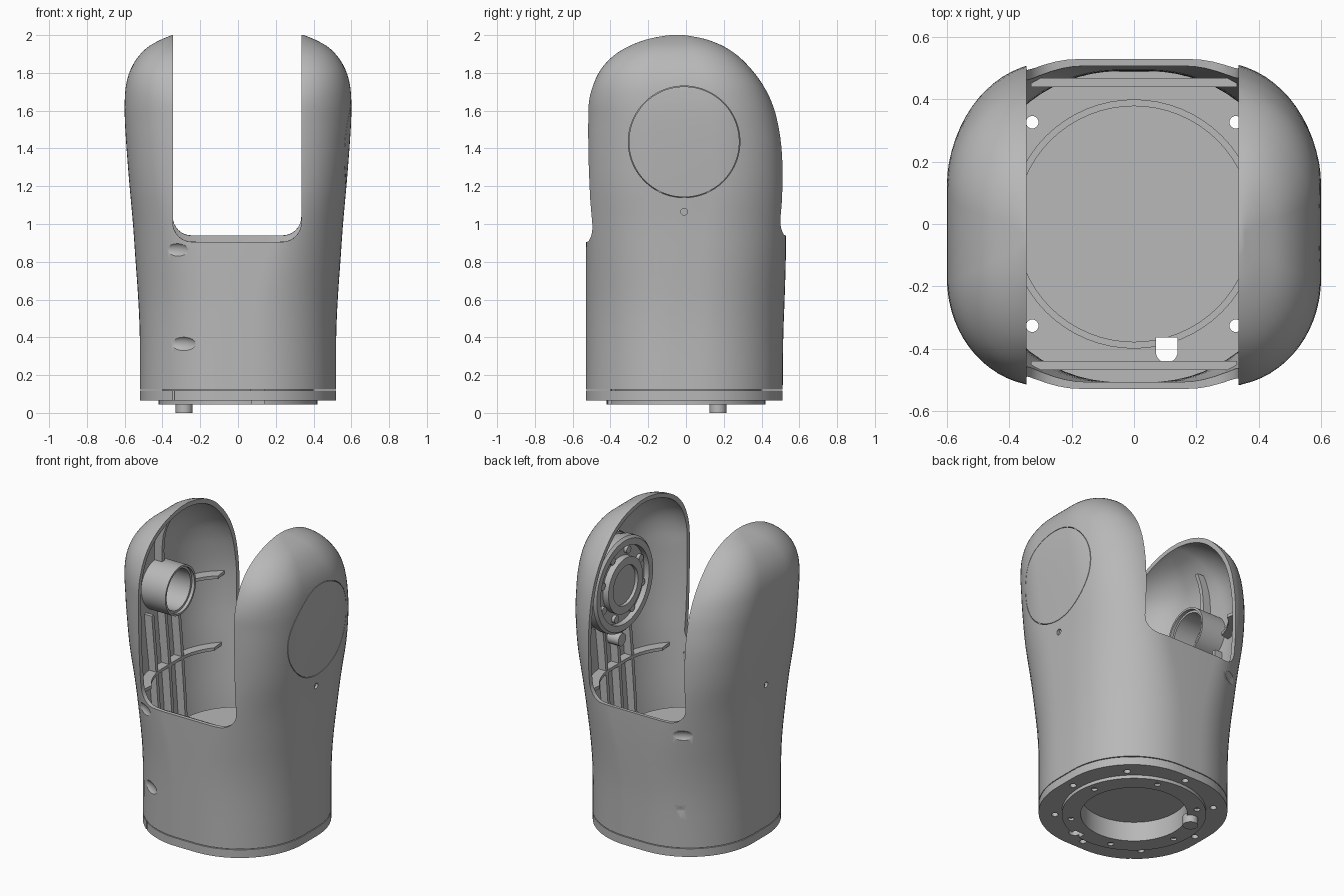
import bpy, bmesh
from math import sin, cos, pi, radians
from mathutils import Matrix

cube = bpy.data.objects.get("Cube")
if cube:
    bpy.data.objects.remove(cube)

grey = bpy.data.materials.new("plain_grey")
grey.use_nodes = True
grey.diffuse_color = (0.48, 0.48, 0.48, 1)
grey.node_tree.nodes["Principled BSDF"].inputs["Base Color"].default_value = (0.48, 0.48, 0.48, 1)

# Body profile: height, half width, front y, back y, corner start in x, flat half length in y
ROWS = [(.123, .52, -.53, .512, .07, .07), (.4, .52, -.53, .515, .07, .07),
        (.6, .528, -.53, .522, .09, .07), (.8, .542, -.53, .528, .14, .08),
        (1, .556, -.528, .529, .2, .1), (1.2, .574, -.522, .522, .26, .14),
        (1.4, .59, -.523, .512, .28, .15), (1.55, .599, -.523, .488, .28, .15),
        (1.65, .6, -.516, .454, .3, .15), (1.74, .592, -.49, .405, .33, .15),
        (1.82, .568, -.45, .345, .34, .15), (1.89, .525, -.385, .275, .34, .15),
        (1.94, .473, -.305, .2, .34, .15), (1.975, .41, -.215, .115, .34, .15),
        (1.992, .37, -.14, .04, .34, .15), (2, .35, -.085, -.01, .34, .15)]


def smooth_rows(steps=3):
    out = []
    for i in range(len(ROWS) - 1):
        p = [ROWS[max(0, min(len(ROWS) - 1, i + k))] for k in (-1, 0, 1, 2)]
        for s in range(steps):
            t = s / steps
            out.append(tuple(b + t * (c - a) / 2 + t * t * (a - 2.5 * b + 2 * c - d / 2)
                             + t ** 3 * (1.5 * (b - c) + (d - a) / 2) for a, b, c, d in zip(*p)))
    return out + [ROWS[-1]]


def row_at(z):
    a, b = next(p for p in zip(ROWS, ROWS[1:]) if z <= p[1][0])
    return [u + (v - u) * (z - a[0]) / (b[0] - a[0]) for u, v in zip(a, b)][1:]


def side_arc(X, yf, yb, x0, flat, inset=0, n=16):
    X, yf, yb, x0 = X - inset, yf + inset, yb - inset, x0 - inset
    mid, half = (yf + yb) / 2, (yb - yf) / 2
    flat *= min(1, half / .5)
    quarter = [(x0 + (X - x0) * cos(t), flat + (half - flat) * sin(t))
               for t in (i * pi / 2 / n for i in range(n + 1))]
    return [(x, mid - y) for x, y in reversed(quarter)] + [(x, mid + y) for x, y in quarter]


def section(row, inset=0):
    right = side_arc(*row, inset)
    return right + [(-x, y) for x, y in reversed(right)]


# Mesh helpers
def loft(bm, rings):
    vs = [[bm.verts.new(p) for p in r] for r in rings]
    n = len(vs[0])
    for a, b in zip(vs, vs[1:]):
        for i in range(n):
            bm.faces.new((a[i], a[(i + 1) % n], b[(i + 1) % n], b[i]))
    bm.faces.new(vs[0][::-1])
    bm.faces.new(vs[-1])


def place(p, q, t, axis):
    return {"x": (t, p, q), "y": (p, t, q), "z": (p, q, t)}[axis]


def prism(bm, poly, a, b, axis):
    loft(bm, [[place(p, q, t, axis) for p, q in poly] for t in (a, b)])


def box(bm, x, y, z):
    prism(bm, [(x[0], y[0]), (x[1], y[0]), (x[1], y[1]), (x[0], y[1])], z[0], z[1], "z")


def lathe(bm, prof, c=(0, 0), axis="z", n=64):
    rings = [[bm.verts.new(place(c[0] + r * cos(2 * pi * i / n), c[1] + r * sin(2 * pi * i / n), h, axis))
              for i in range(n)] if r else [bm.verts.new(place(c[0], c[1], h, axis))] for r, h in prof]
    pairs = list(zip(rings, rings[1:]))
    if prof[0][0]:
        pairs.append((rings[-1], rings[0]))
    for a, b in pairs:
        for i in range(n):
            j = (i + 1) % n
            quad = (a[i % len(a)], a[j % len(a)], b[j % len(b)], b[i % len(b)])
            bm.faces.new(list(dict.fromkeys(quad)))


def cyl(bm, r, a, b, c=(0, 0), axis="z", n=24):
    lathe(bm, [(0, a), (r, a), (r, b), (0, b)], c, axis, n)


def make(name, bm):
    bmesh.ops.recalc_face_normals(bm, faces=bm.faces[:])
    me = bpy.data.meshes.new(name)
    bm.to_mesh(me)
    bm.free()
    ob = bpy.data.objects.new(name, me)
    bpy.context.scene.collection.objects.link(ob)
    return ob


def finish(ob, cutters=()):
    for c in cutters:
        m = ob.modifiers.new("cut", "BOOLEAN")
        m.operation, m.solver, m.object = "DIFFERENCE", "EXACT", c
        dg = bpy.context.evaluated_depsgraph_get()
        me = bpy.data.meshes.new_from_object(ob.evaluated_get(dg))
        ob.modifiers.clear()
        if len(me.polygons):  # keep the part whole if a cut fails
            ob.data = me
        bpy.data.objects.remove(c)
    ob.data.materials.clear()
    ob.data.materials.append(grey)
    for p in ob.data.polygons:
        p.use_smooth, p.material_index = True, 0
    ob.data.set_sharp_from_angle(angle=radians(30))


# Outer shell, hollowed, with the slot between the two arms
rows, T = smooth_rows(), .022
bm = bmesh.new()
loft(bm, [[(x, y, r[0]) for x, y in section(r[1:])] for r in rows])
shell = make("outer_shell", bm)
bm = bmesh.new()
loft(bm, [[(x, y, r[0] - T * max(0, (r[0] - 1.2) / .8) if i else 0)
           for x, y in section(r[1:], T)] for i, r in enumerate(rows)])
hollow = make("hollow_cutter", bm)
bm = bmesh.new()
arc = [i * pi / 16 for i in range(9)]
floor, R = .9225, .1
prism(bm, [(-.245 - R * cos(t), floor + R - R * sin(t)) for t in arc]
      + [(.235 + R * sin(t), floor + R - R * cos(t)) for t in arc] + [(.335, 3), (-.345, 3)], -1, 1, "y")
for v in bm.verts:
    v.co.z += .033 * v.co.y
slot = make("slot_cutter", bm)
# Round cover seam, side pin holes and screw dimples
bm = bmesh.new()
lathe(bm, [(.2925, .45), (.2955, .45), (.2955, .7), (.2925, .7)], (-.01, 1.435), "x", 96)
for a, b in ((.4, .8), (-.8, -.4)):
    cyl(bm, .018, a, b, (-.01, 1.065), "x")
for s in (-1, 1):
    for x, y, z in ((-.328, .508, .86), (-.299, .487, .365)):
        bmesh.ops.create_uvsphere(bm, u_segments=32, v_segments=16, radius=1,
                                  matrix=Matrix.Translation((x, s * y, z))
                                  @ Matrix.Rotation(s * radians(28), 4, "Z")
                                  @ Matrix.Diagonal((.095, .034, .042, 1)))
finish(shell, [hollow, slot, make("detail_cutter", bm)])


def cable_notch():
    bm = bmesh.new()
    prism(bm, [(.14, -.365), (.07, -.365)] + [(.105 - .035 * cos(t), -.41 - .035 * sin(t))
                                              for t in (i * pi / 12 for i in range(13))], -1, .9, "z")
    return make("notch_cutter", bm)


# Base plate with bolt holes
bm = bmesh.new()
loft(bm, [[(x, y, z) for x, y in section(ROWS[0][1:])] for z in (.066, .118)])
base = make("base_plate", bm)
bm = bmesh.new()
cyl(bm, .31, -1, 1, n=64)
for k in range(8):
    cyl(bm, .02, -1, 1 if k % 2 else .1, (.462 * cos(k * pi / 4), .462 * sin(k * pi / 4)))
box(bm, (-.346, -.336), (-.6, -.43), (-1, 1))
finish(base, [make("base_holes", bm), cable_notch()])

# Mounting ring under the base
bm = bmesh.new()
lathe(bm, [(.31, .045), (.42, .045), (.42, .068), (.31, .068)])
ring = make("mounting_ring", bm)
bm = bmesh.new()
for k in range(6):
    cyl(bm, .018, -1, .06, (.37 * cos(k * pi / 3 + .2), .37 * sin(k * pi / 3 + .2)))
finish(ring, [make("ring_holes", bm), cable_notch()])

bm = bmesh.new()
cyl(bm, .045, 0, .06, (-.285, .17))
finish(make("locating_pin", bm))

# Round inner floor with a recess beneath
bm = bmesh.new()
lathe(bm, [(0, .17), (.31, .17), (.31, .117), (.4, .117), (.4, .575), (.38, .575), (.38, .6), (0, .6)])
finish(make("inner_floor", bm), [cable_notch()])

# Rails inside the front and back walls
bm = bmesh.new()
for s in (-1, 1):
    box(bm, (-.33, .33), sorted((s * .44, s * .468)), (.82, .87))
finish(make("wall_rails", bm))

# Bearing tube in the right arm
bm = bmesh.new()
lathe(bm, [(.128, -.575), (.155, -.575), (.155, -.4), (.142, -.4), (.142, -.42), (.128, -.42)], (-.01, 1.42), "x")
finish(make("bearing_tube", bm))

# Joint wheel with bolts in the left arm
hub = (-.01, 1.435)
bm = bmesh.new()
lathe(bm, [(0, .545), (.285, .545), (.3, .5), (.3, .455), (.285, .44), (.245, .44), (.245, .475), (.175, .475),
           (.175, .435), (.125, .435), (.125, .455), (0, .455)], hub, "x")
finish(make("joint_wheel", bm))
bm = bmesh.new()
for k in range(8):
    a = k * pi / 4 + .3
    cyl(bm, .024, .455, .5, (hub[0] + .21 * cos(a), hub[1] + .21 * sin(a)), "x", 16)
cyl(bm, .04, .46, .545, (-.01, 1.08), "x", 16)
finish(make("wheel_bolts", bm))


# Stiffening ribs and fins inside each arm
def rib(bm, s, y, z0, z1, depth=.075):
    zs = [z0 + (z1 - z0) * i / 6 for i in range(7)]
    prism(bm, [(s * (row_at(z)[0] - .015), z) for z in zs]
          + [(s * (row_at(z)[0] - depth), z) for z in reversed(zs)], y - .012, y + .012, "y")


def fin(bm, s, z, start):
    outer, inner = [[(s * x, y) for x, y in side_arc(*row_at(z), inset) if x > .39 and y > start]
                    for inset in (.012, .075)]
    prism(bm, outer + inner[::-1], z - .01, z + .01, "z")


for s, name in ((1, "left_arm_ribs"), (-1, "right_arm_ribs")):
    bm = bmesh.new()
    for y in (-.14, -.01, .12):
        rib(bm, s, y, .5, 1.28)
    fin(bm, s, .92, -1)
    if s < 0:
        fin(bm, s, 1.36, .16)
        rib(bm, s, -.01, 1.55, 1.84)
    finish(make(name, bm))
